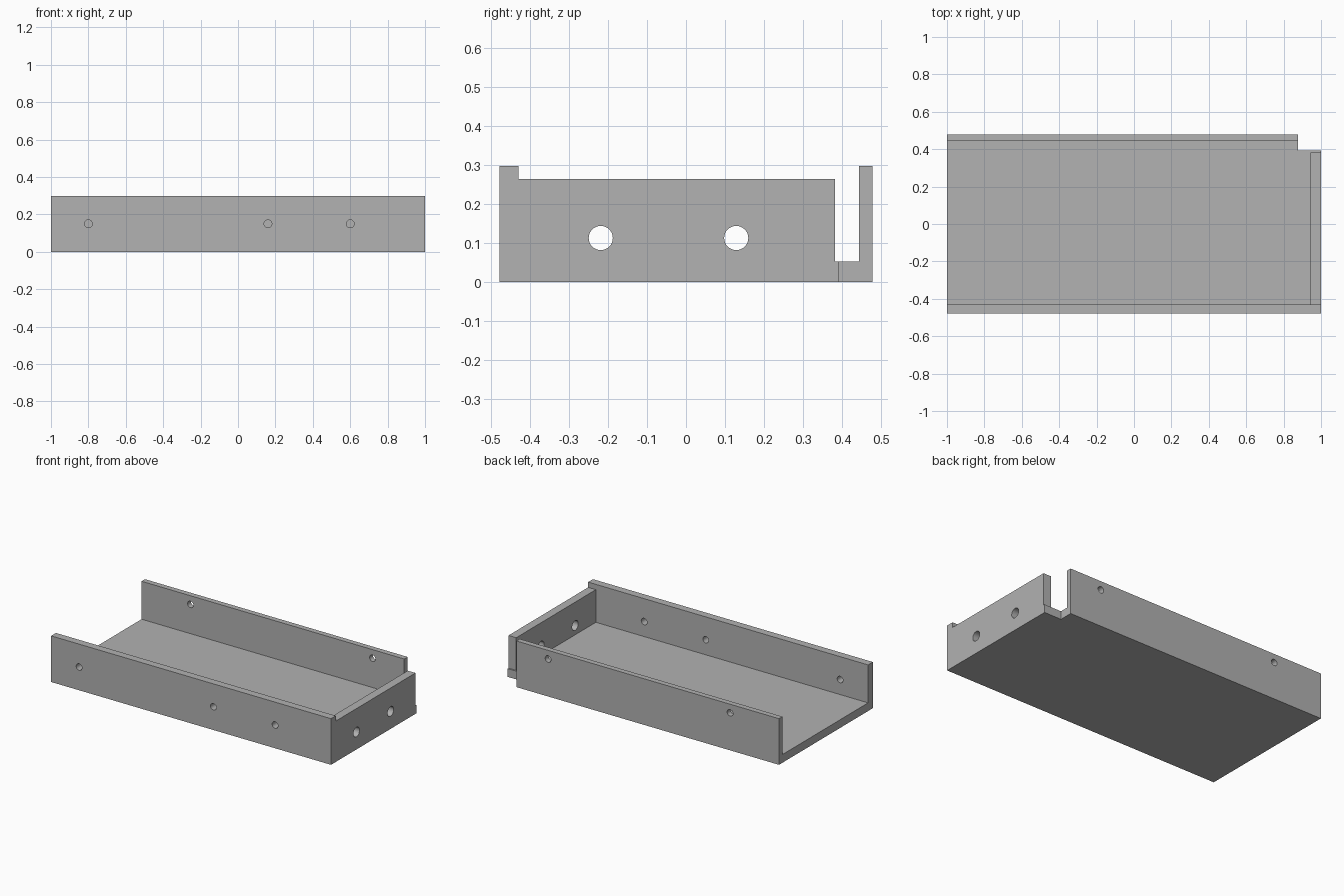
import bpy
import math
from mathutils import Vector

default = bpy.data.objects.get("Cube")
if default:
    bpy.data.objects.remove(default, do_unlink=True)

grey = bpy.data.materials.new("plain grey")
grey.use_nodes = True
colour = (0.445, 0.445, 0.445, 1)
grey.diffuse_color = colour
grey.node_tree.nodes["Principled BSDF"].inputs["Base Color"].default_value = colour

# Main dimensions
END, SIDE, HEIGHT = 1.0, 0.479, 0.298
FLOOR_TOP, END_WALL_TOP = 0.053, 0.264
FRONT_INNER, BACK_INNER, END_INNER = -0.43, 0.444, 0.945
CORNER_X, CORNER_Y, SLOT_Y = 0.877, 0.392, 0.383
PAST = 1.2  # cutters run past the outside


def box(name, low, high):
    low, high = Vector(low), Vector(high)
    bpy.ops.mesh.primitive_cube_add(size=1, location=(low + high) / 2)
    obj = bpy.context.object
    obj.name = name
    obj.scale = high - low
    bpy.ops.object.transform_apply(location=True, rotation=True, scale=True)
    obj.data.materials.append(grey)
    return obj


def drill(name, location, radius, rotation):
    bpy.ops.mesh.primitive_cylinder_add(vertices=32, radius=radius, depth=0.2,
                                        location=location, rotation=rotation)
    obj = bpy.context.object
    obj.name = name
    obj.data.materials.append(grey)
    return obj


def cut(body, cutter):
    cutter.hide_render = True
    mod = body.modifiers.new(cutter.name, "BOOLEAN")
    mod.operation = "DIFFERENCE"
    mod.solver = "EXACT"
    mod.object = cutter
    bpy.context.view_layer.objects.active = body
    bpy.ops.object.modifier_apply(modifier=mod.name)
    bpy.data.objects.remove(cutter, do_unlink=True)


# Solid block that becomes the tray
tray = box("tray_body", (-END, -SIDE, 0), (END, SIDE, HEIGHT))

# Hollow open at one end, lowered end wall, cut corner and slot beside the end wall
cut(tray, box("hollow_cutter", (-PAST, FRONT_INNER, FLOOR_TOP), (END_INNER, BACK_INNER, PAST)))
cut(tray, box("end_wall_cutter", (0.9, FRONT_INNER, END_WALL_TOP), (PAST, PAST, PAST)))
cut(tray, box("corner_cutter", (CORNER_X, CORNER_Y, -PAST), (PAST, PAST, PAST)))
cut(tray, box("slot_cutter", (CORNER_X, SLOT_Y, FLOOR_TOP), (PAST, PAST, PAST)))

# Holes through the front, back and end walls
quarter = math.pi / 2
for x in (-0.8, 0.16, 0.6):
    cut(tray, drill("front_hole_cutter", (x, -SIDE, 0.15), 0.021, (quarter, 0, 0)))
for x in (-0.65, 0.65):
    cut(tray, drill("back_hole_cutter", (x, SIDE, 0.242), 0.021, (quarter, 0, 0)))
for y in (-0.219, 0.129):
    cut(tray, drill("end_hole_cutter", (END, y, 0.113), 0.031, (0, quarter, 0)))

# Smooth the hole walls and keep the tray edges sharp
bpy.ops.object.select_all(action="DESELECT")
tray.select_set(True)
bpy.context.view_layer.objects.active = tray
bpy.ops.object.shade_smooth_by_angle(angle=math.radians(30))
